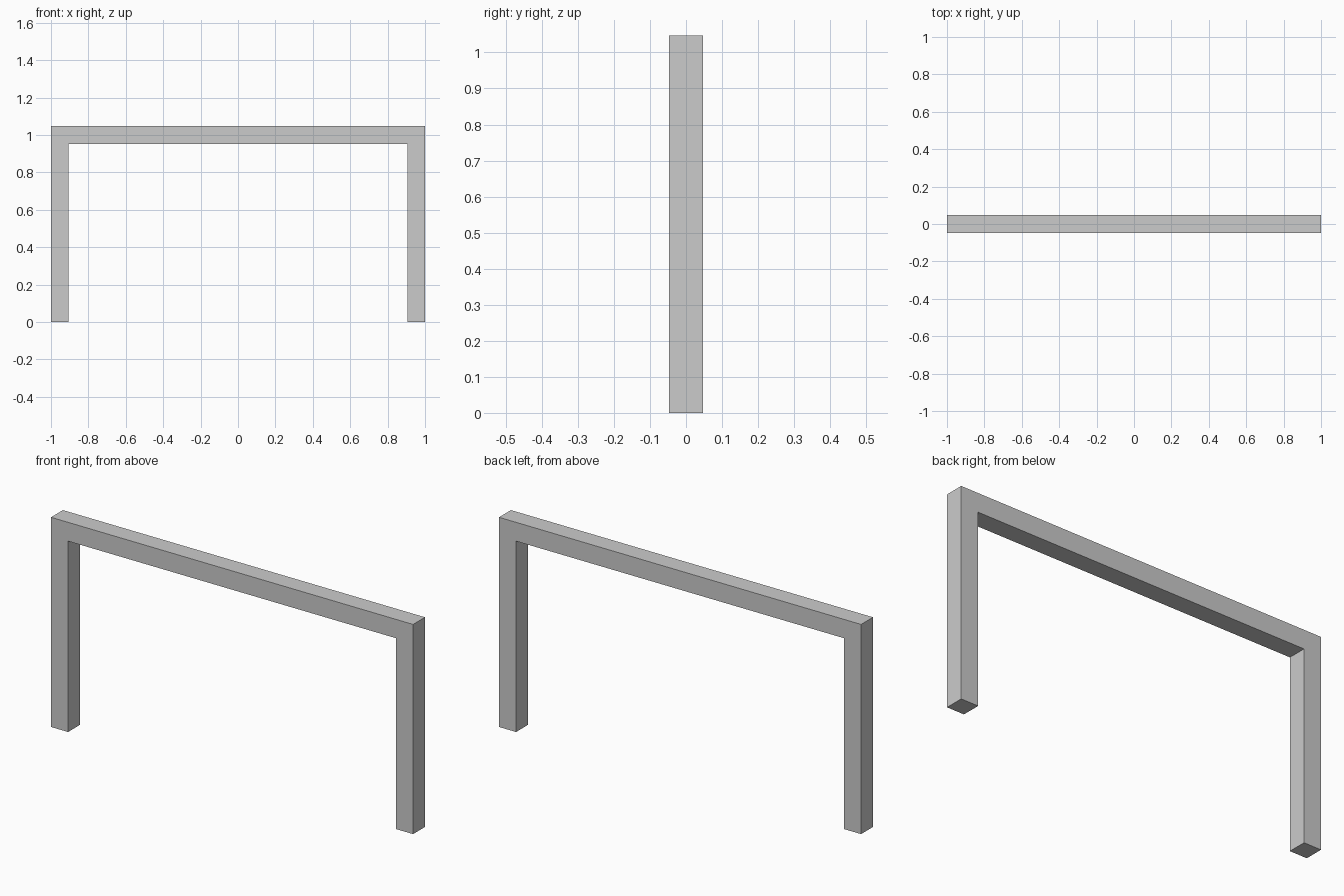
import bpy, bmesh

if "Cube" in bpy.data.objects:
    bpy.data.objects.remove(bpy.data.objects["Cube"])

HALF, HEIGHT, BAR = 1.0, 1.047, 0.094   # half span, total height, square bar size

# Arch outline in the front plane: outer edge, then inner opening
inner_x, inner_z = HALF - BAR, HEIGHT - BAR
profile = [(-HALF, 0), (-inner_x, 0), (-inner_x, inner_z), (inner_x, inner_z),
           (inner_x, 0), (HALF, 0), (HALF, HEIGHT), (-HALF, HEIGHT)]

# Square-bar frame: extrude the outline through its depth
bm = bmesh.new()
face = bm.faces.new([bm.verts.new((x, -BAR / 2, z)) for x, z in profile])
result = bmesh.ops.extrude_face_region(bm, geom=[face], use_keep_orig=True)
moved = [g for g in result["geom"] if isinstance(g, bmesh.types.BMVert)]
bmesh.ops.translate(bm, verts=moved, vec=(0, BAR, 0))
bmesh.ops.recalc_face_normals(bm, faces=bm.faces)

mesh = bpy.data.meshes.new("arch_frame")
bm.to_mesh(mesh)
bm.free()
bpy.context.collection.objects.link(bpy.data.objects.new("arch_frame", mesh))
